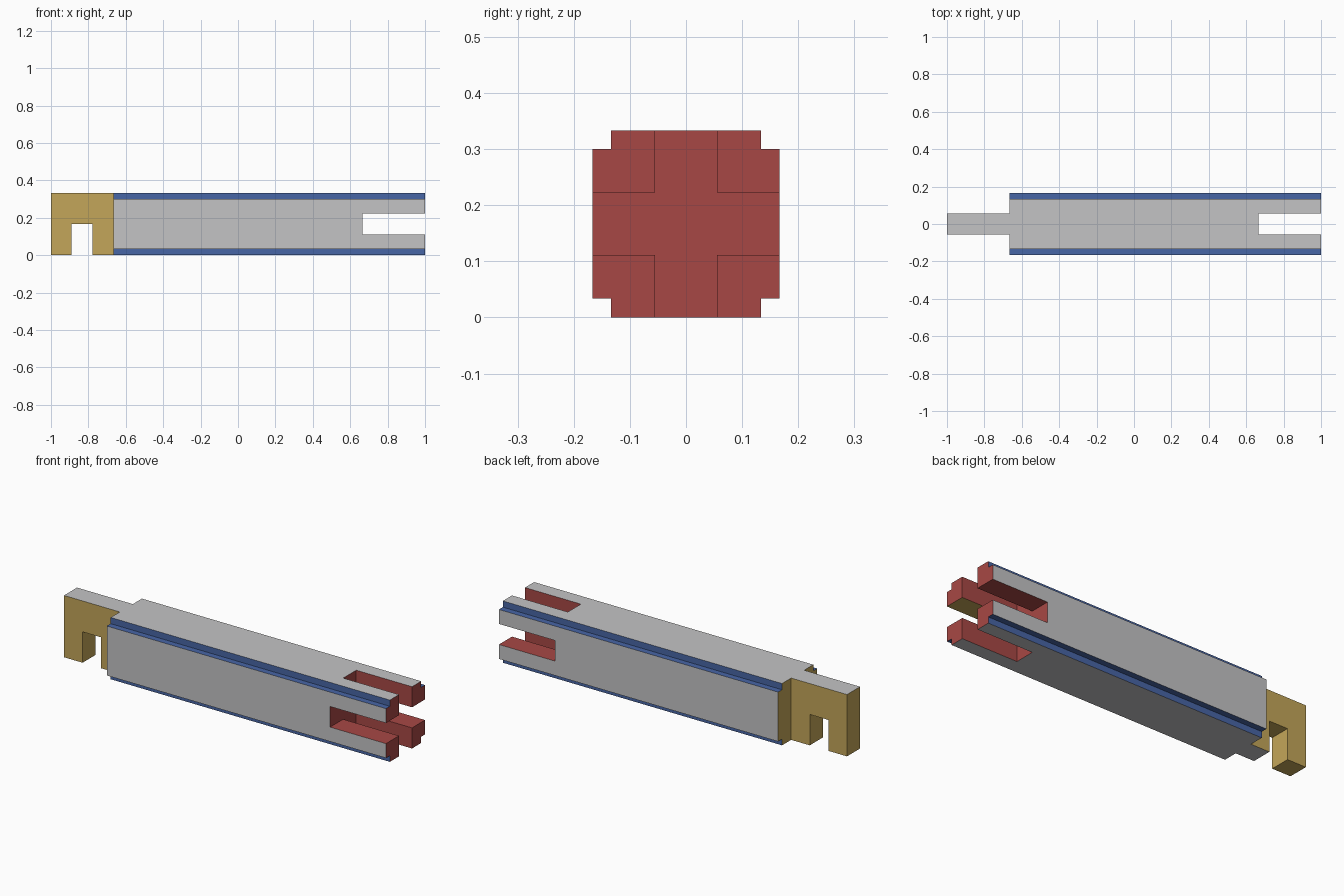
import bpy, bmesh
from mathutils import Vector

if "Cube" in bpy.data.objects:
    bpy.data.objects.remove(bpy.data.objects["Cube"])

T = 1 / 3            # beam thickness
H = T / 2            # half thickness, also height of the beam axis
S = T / 6            # half width of the joint slots and tenon
C = T / 10           # corner rebate size
X0, X1, XS = -2 / 3, 1.0, 2 / 3   # beam start, beam end, slot floor


def material(name, rgb):
    m = bpy.data.materials.new(name)
    m.diffuse_color = (*rgb, 1)
    m.use_nodes = True
    m.node_tree.nodes["Principled BSDF"].inputs["Base Color"].default_value = m.diffuse_color
    return m


MATS = [material("light grey", (0.55, 0.55, 0.56)),
        material("blue", (0.064, 0.133, 0.38)),
        material("red", (0.39, 0.064, 0.059)),
        material("ochre", (0.55, 0.38, 0.10))]
GREY, BLUE, RED, OCHRE = range(4)


def prism(name, points, direction):
    """Extrude a closed outline along a direction."""
    bm = bmesh.new()
    face = bm.faces.new([bm.verts.new(p) for p in points])
    new = bmesh.ops.extrude_face_region(bm, geom=[face])["geom"]
    bmesh.ops.translate(bm, vec=Vector(direction),
                        verts=[g for g in new if isinstance(g, bmesh.types.BMVert)])
    bmesh.ops.recalc_face_normals(bm, faces=bm.faces)
    me = bpy.data.meshes.new(name)
    bm.to_mesh(me)
    bm.free()
    ob = bpy.data.objects.new(name, me)
    bpy.context.collection.objects.link(ob)
    for m in MATS:
        me.materials.append(m)
    return ob


def paint(ob, rule):
    for p in ob.data.polygons:
        p.material_index = rule(p.normal, p.center)


# Beam: square section with a small rebate along each corner
a, b = H, H - C
section = [(b, a), (b, b), (a, b), (a, -b), (b, -b), (b, -a),
           (-b, -a), (-b, -b), (-a, -b), (-a, b), (-b, b), (-b, a)]
beam = prism("beam", [(X0, y, z + H) for y, z in section], (X1 - X0, 0, 0))

# Crossed slots in the right end
for hy, hz in ((S, 0.3), (0.3, S)):
    cutter = prism("slot_cutter", [(XS, -hy, H - hz), (XS, hy, H - hz),
                                   (XS, hy, H + hz), (XS, -hy, H + hz)], (0.5, 0, 0))
    cutter.hide_render = True
    mod = beam.modifiers.new("slot", 'BOOLEAN')
    mod.operation, mod.solver, mod.object = 'DIFFERENCE', 'EXACT', cutter
    bpy.context.view_layer.objects.active = beam
    bpy.ops.object.modifier_apply(modifier=mod.name)
    bpy.data.objects.remove(cutter)


def beam_colour(n, c):
    if abs(n.x) > 0.5:
        return RED if n.x > 0 else OCHRE
    depth = abs(c.y) if abs(n.y) > 0.5 else abs(c.z - H)
    if depth > H - C / 2:
        return GREY                      # outer sides
    if depth > S * 1.5:
        return BLUE                      # corner rebates
    # slot walls; the underside of the upper front prong is ochre
    return OCHRE if n.z < -0.5 and c.y < 0 else RED


paint(beam, beam_colour)

# Tenon on the left end, notched from below
n0, n1 = -8 / 9, -7 / 9
outline = [(-1, 0), (n0, 0), (n0, H), (n1, H), (n1, 0), (X0, 0), (X0, T), (-1, T)]
tenon = prism("tenon", [(x, -S, z) for x, z in outline], (0, 2 * S, 0))


def tenon_colour(n, c):
    inner_foot = n.z < -0.5 and c.z < 0.01 and c.x > n1
    return GREY if n.z > 0.5 or inner_foot else OCHRE


paint(tenon, tenon_colour)
